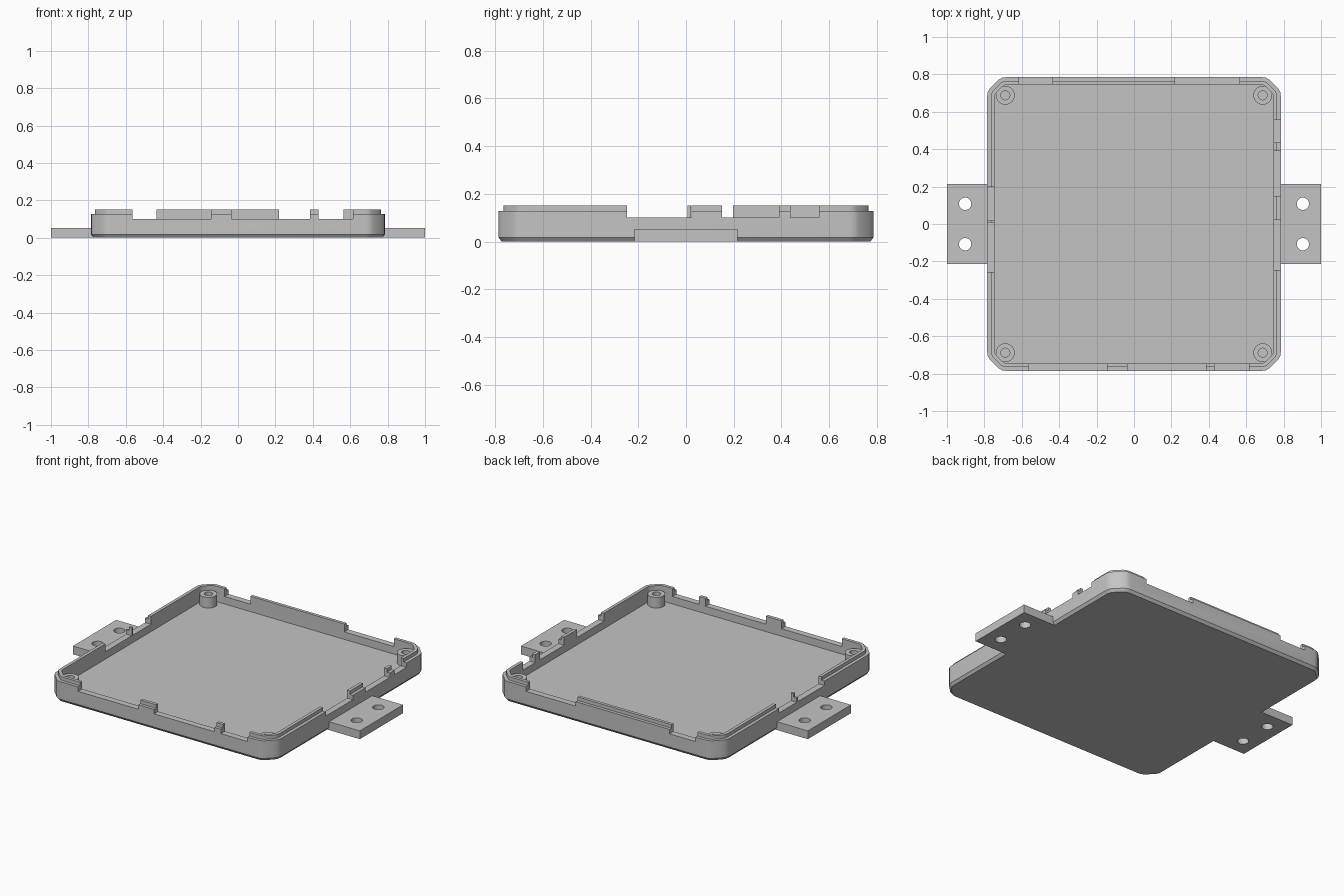
import bpy, bmesh, math

cube = bpy.data.objects.get("Cube")
if cube:
    bpy.data.objects.remove(cube, do_unlink=True)

GREY = (0.55, 0.55, 0.55, 1)
mat = bpy.data.materials.new("plain grey")
mat.use_nodes = True
mat.diffuse_color = GREY
mat.node_tree.nodes["Principled BSDF"].inputs["Base Color"].default_value = GREY

HALF = 0.785      # half width of the tray
FLOOR = 0.053     # floor and ear thickness
NOTCH_Z = 0.10    # bottom of the rim notches


def make(name, bm):
    bmesh.ops.recalc_face_normals(bm, faces=bm.faces[:])
    mesh = bpy.data.meshes.new(name)
    bm.to_mesh(mesh)
    bm.free()
    mesh.materials.append(mat)
    ob = bpy.data.objects.new(name, mesh)
    bpy.context.collection.objects.link(ob)
    return ob


def activate(ob):
    bpy.ops.object.select_all(action='DESELECT')
    ob.select_set(True)
    bpy.context.view_layer.objects.active = ob


def smooth(ob):
    activate(ob)
    bpy.ops.object.shade_smooth_by_angle(angle=math.radians(30))


def cut(ob, cutter):
    cutter.hide_render = True
    activate(ob)
    mod = ob.modifiers.new("cut", 'BOOLEAN')
    mod.operation = 'DIFFERENCE'
    mod.solver = 'EXACT'
    mod.object = cutter
    bpy.ops.object.modifier_apply(modifier=mod.name)
    bpy.data.objects.remove(cutter, do_unlink=True)


def loft(bm, rings):
    """Skin a stack of equal-length loops and cap both ends."""
    loops = [[bm.verts.new(p) for p in ring] for ring in rings]
    n = len(loops[0])
    for a, b in zip(loops, loops[1:]):
        for i in range(n):
            j = (i + 1) % n
            bm.faces.new((a[i], a[j], b[j], b[i]))
    bm.faces.new(loops[0])
    bm.faces.new(loops[-1])


def circle(cx, cy, r, z, n=32):
    return [(cx + r * math.cos(2 * math.pi * i / n),
             cy + r * math.sin(2 * math.pi * i / n), z) for i in range(n)]


def outline(inset, z):
    """Square with softened chamfered corners, set in from the outside."""
    h = HALF - inset
    k = 1 - 0.586 * inset / 0.075
    corner = [(0, 0.1), (0.003, 0.08), (0.013, 0.062),
              (0.062, 0.013), (0.08, 0.003), (0.1, 0)]
    pts = [(h - a * k, h - b * k) for a, b in corner]
    ring = []
    for _ in range(4):
        ring += [(x, y, z) for x, y in pts]
        pts = [(-y, x) for x, y in pts]
    return ring


def box(bm, x0, x1, y0, y1, z0, z1):
    loft(bm, [[(x0, y0, z), (x1, y0, z), (x1, y1, z), (x0, y1, z)] for z in (z0, z1)])


# Tray: chamfered base, outer wall, stepped lip, inner wall and floor
bm = bmesh.new()
profile = [(0.013, 0), (0, 0.017), (0, 0.128), (0.02, 0.128),
           (0.02, 0.15), (0.04, 0.15), (0.04, FLOOR)]
loft(bm, [outline(d, z) for d, z in profile])
tray = make("tray", bm)

# Rim notches, as spans along each wall
notches = {
    "front": [(-0.565, -0.145), (-0.035, 0.385), (0.43, 0.615)],
    "back": [(-0.615, -0.435), (0.22, 0.565)],
    "left": [(-0.247, 0.022), (0.15, 0.39), (0.437, 0.557)],
    "right": [(-0.257, 0.007), (0.02, 0.197)],
}
bm = bmesh.new()
for side, spans in notches.items():
    lo, hi = (0.7, 0.85) if side in ("back", "left") else (-0.85, -0.7)
    for a, b in spans:
        if side in ("front", "back"):
            box(bm, a, b, lo, hi, NOTCH_Z, 0.2)
        else:
            box(bm, lo, hi, a, b, NOTCH_Z, 0.2)
cut(tray, make("notch_cutter", bm))
smooth(tray)

# Mounting ears with two screw holes each
for side, s in (("left", 1), ("right", -1)):
    bm = bmesh.new()
    x0, x1 = sorted((s * 0.765, s))
    box(bm, x0, x1, -0.215, 0.215, 0, FLOOR - 0.001)
    ear = make(side + "_mounting_ear", bm)
    bm = bmesh.new()
    for y in (-0.108, 0.108):
        loft(bm, [circle(s * 0.903, y, 0.033, z) for z in (-0.1, 0.2)])
    cut(ear, make("hole_cutter", bm))
    smooth(ear)

# Hollow screw posts in the four corners
for fb, sy in (("front", -1), ("back", 1)):
    for lr, sx in (("left", 1), ("right", -1)):
        bm = bmesh.new()
        steps = [(0.05, 0.04), (0.05, 0.12), (0.024, 0.12), (0.024, FLOOR + 0.001)]
        loft(bm, [circle(sx * 0.688, sy * 0.688, r, z) for r, z in steps])
        smooth(make(fb + "_" + lr + "_screw_post", bm))
